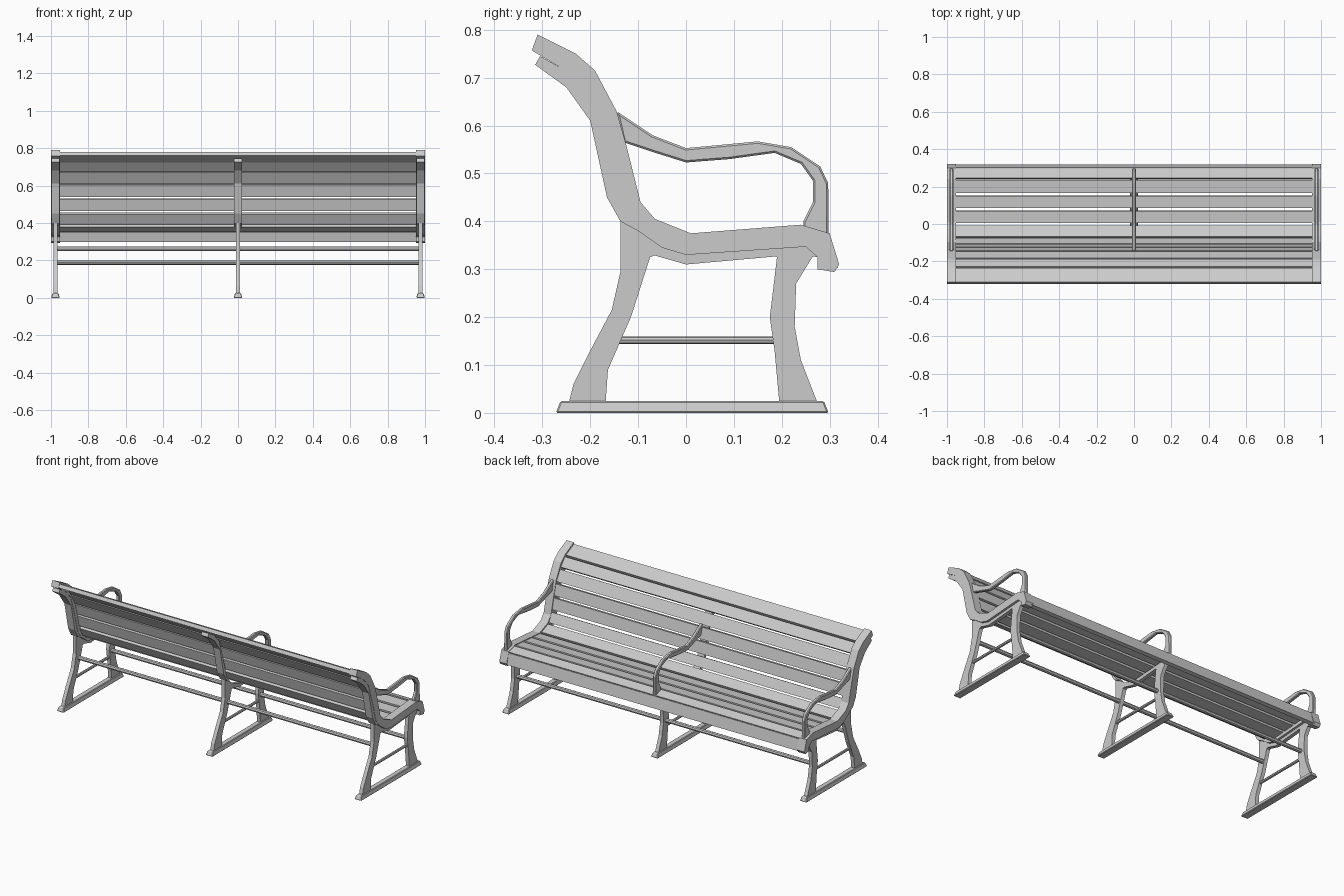
import bpy
import bmesh
from mathutils import Vector

cube = bpy.data.objects.get("Cube")
if cube:
    bpy.data.objects.remove(cube, do_unlink=True)

grey = bpy.data.materials.new("plain grey")
grey.use_nodes = True
grey.diffuse_color = (0.6, 0.6, 0.6, 1)
grey.node_tree.nodes["Principled BSDF"].inputs["Base Color"].default_value = (0.6, 0.6, 0.6, 1)


def finish(name, bm, bevel=0):
    """Turn a bmesh into a named grey object."""
    bmesh.ops.recalc_face_normals(bm, faces=bm.faces)
    mesh = bpy.data.meshes.new(name)
    bm.to_mesh(mesh)
    bm.free()
    mesh.materials.append(grey)
    obj = bpy.data.objects.new(name, mesh)
    bpy.context.collection.objects.link(obj)
    if bevel:
        mod = obj.modifiers.new("soft edges", 'BEVEL')
        mod.width = bevel
        mod.segments = 1
        mod.limit_method = 'ANGLE'
        mod.angle_limit = 0.9
    return obj


def plate(name, outline, x, width, bevel=0):
    """Extrude a side outline of (y, z) points along x."""
    bm = bmesh.new()
    face = bm.faces.new([bm.verts.new((x - width / 2, y, z)) for y, z in outline])
    result = bmesh.ops.extrude_face_region(bm, geom=[face])
    verts = [v for v in result["geom"] if isinstance(v, bmesh.types.BMVert)]
    bmesh.ops.translate(bm, verts=verts, vec=(width, 0, 0))
    return finish(name, bm, bevel)


def rod(name, start, end, radius, sides=8):
    """Round bar between two points."""
    a, b = Vector(start), Vector(end)
    bm = bmesh.new()
    bmesh.ops.create_cone(bm, cap_ends=True, segments=sides, radius1=radius,
                          radius2=radius, depth=(b - a).length)
    bm.transform((b - a).to_track_quat('Z', 'Y').to_matrix().to_4x4())
    bmesh.ops.translate(bm, verts=bm.verts, vec=(a + b) / 2)
    return finish(name, bm)


def foot(name, x):
    """Long floor runner that narrows toward the top."""
    bm = bmesh.new()
    bmesh.ops.create_cube(bm, size=1)
    for v in bm.verts:
        top = v.co.z > 0
        v.co = (x + v.co.x * (0.032 if top else 0.046),
                0.013 + v.co.y * (0.55 if top else 0.57), 0.025 if top else 0)
    return finish(name, bm, 0.003)


# Side outlines, as (y, z)
rail_top = [(-.31, .79), (-.23, .75), (-.19, .715), (-.145, .63), (-.125, .56),
            (-.095, .44), (-.065, .405), (.01, .375), (.24, .393), (.3, .375), (.32, .31)]
rail_under = [(.31, .294), (.275, .3), (.275, .325), (.25, .347), (0, .33), (-.05, .345),
              (-.1, .38), (-.135, .42), (-.165, .53), (-.205, .66), (-.26, .72), (-.322, .757)]
back_post = [(-.305, .745), (-.26, .72), (-.205, .66), (-.165, .53), (-.135, .42), (-.1, .38),
             (-.137, .4), (-.165, .45), (-.2, .61), (-.25, .68), (-.315, .727)]
seat_bearer = [(-.137, .42), (-.1, .382), (-.05, .348), (0, .333), (.25, .35), (.275, .325),
               (.25, .33), (.19, .327), (0, .31), (-.07, .33), (-.137, .36)]
rear_leg = [(-.137, .405), (-.137, .295), (-.155, .215), (-.2, .13), (-.235, .06),
            (-.245, .02), (-.168, .02), (-.163, .09), (-.115, .2), (-.075, .325), (-.04, .34)]
front_leg = [(.195, .02), (.185, .13), (.175, .2), (.19, .325), (.18, .34), (.25, .346),
             (.268, .332), (.23, .27), (.227, .18), (.24, .11), (.275, .02)]
arm = [(-.145, .63), (-.07, .58), (0, .553), (.15, .567), (.22, .555), (.28, .515),
       (.297, .48), (.298, .35), (.245, .35), (.245, .4), (.265, .44), (.265, .485),
       (.24, .52), (.185, .543), (.09, .53), (0, .523), (-.07, .545), (-.13, .565)]

# Three matching support frames
for side, x in (("right", -.976), ("middle", 0), ("left", .976)):
    plate(side + "_back_post", back_post, x, .044)
    plate(side + "_seat_bearer", seat_bearer, x, .022)
    plate(side + "_rear_leg", rear_leg, x, .022)
    plate(side + "_front_leg", front_leg, x, .022)
    plate(side + "_armrest", arm, x, .02, .004)
    foot(side + "_foot", x)
    rod(side + "_leg_stretcher", (x, -.145, .152), (x, .185, .152), .008)
    if x:
        plate(side + "_end_rail", rail_top + rail_under, x, .048)

# Slats, each given by the ends of its upper face from the back top to the seat front
slats = [(-.31, .78, -.236, .743), (-.226, .737, -.187, .69), (-.181, .68, -.147, .62),
         (-.142, .608, -.125, .545), (-.122, .532, -.107, .468), (-.103, .455, -.076, .403),
         (-.068, .398, -.008, .373), (.005, .37, .07, .375), (.085, .376, .15, .381),
         (.165, .382, .235, .388), (.246, .388, .298, .372), (.302, .368, .317, .303)]
for i, (y1, z1, y2, z2) in enumerate(slats):
    a, b = Vector((y1, z1)), Vector((y2, z2))
    along = (b - a).normalized()
    down = Vector((along.y, -along.x)) * .022
    name = "back_slat" if i < 6 else "seat_slat"
    plate(f"{name}_{i + 1}", [a, b, b + down, a + down], 0, 1.92)

# Long bars tying the frames together
rod("rear_tie_bar", (-.976, -.108, .262), (.976, -.108, .262), .012)
rod("front_tie_bar", (-.976, .2, .188), (.976, .2, .188), .012)
